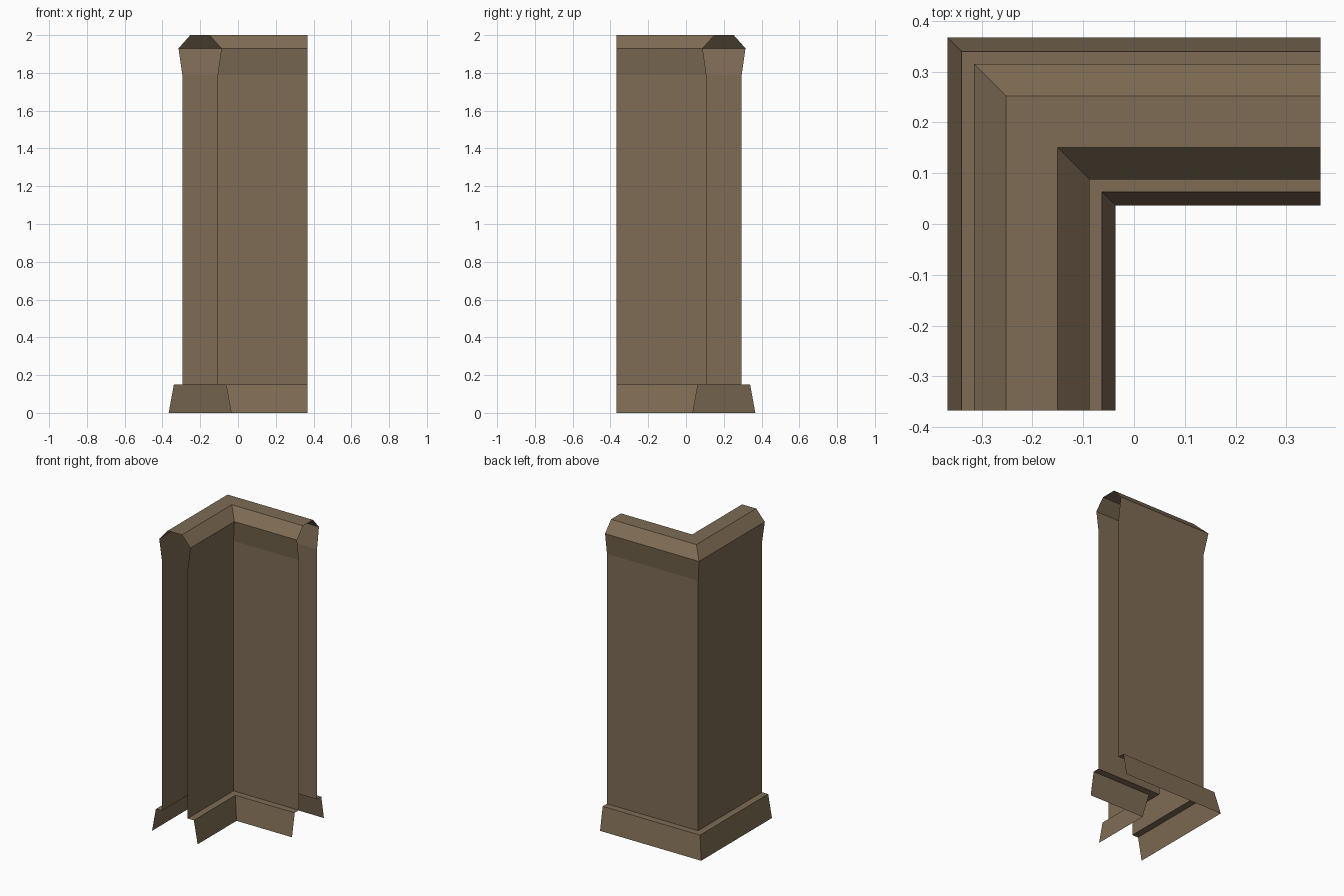
import bpy

if "Cube" in bpy.data.objects:
    bpy.data.objects.remove(bpy.data.objects["Cube"])

C = 0.2015   # distance of the wall centreline from the middle
E = 0.367    # open ends of both arms

mat = bpy.data.materials.new("brown_stone")
mat.diffuse_color = (0.21, 0.15, 0.09, 1)
mat.use_nodes = True
mat.node_tree.nodes["Principled BSDF"].inputs["Base Color"].default_value = mat.diffuse_color


def sweep(name, profile):
    """Sweep an open (offset, z) profile round the mitred L-shaped path."""
    verts, faces = [], []
    for d, z in profile:
        o = C + d
        verts += [(-o, -E, z), (-o, o, z), (E, o, z)]
    for i in range(len(profile) - 1):
        for j in range(2):
            a = 3 * i + j
            faces.append((a, a + 3, a + 4, a + 1))
    me = bpy.data.meshes.new(name)
    me.from_pydata(verts, [], faces)
    me.flip_normals()
    me.materials.append(mat)
    me.update()
    # the outer side of the first strip must face away from the wall
    if me.polygons[0].normal.x * profile[0][0] > 0:
        me.flip_normals()
    ob = bpy.data.objects.new(name, me)
    bpy.context.collection.objects.link(ob)


# sloped skirting with flat ledge, outer and inner side
for side, s in (("outer", 1), ("inner", -1)):
    sweep(side + "_plinth", [(s * 0.1655, 0), (s * 0.138, 0.15), (s * 0.0935, 0.15)])

# plain wall faces
for side, s in (("outer", 1), ("inner", -1)):
    sweep(side + "_wall", [(s * 0.0935, 0.15), (s * 0.0935, 1.79)])

# flared coping with chamfered top
half = [(0.0935, 1.79), (0.1135, 1.93), (0.051, 2.0)]
sweep("coping", half + [(-d, z) for d, z in reversed(half)])
